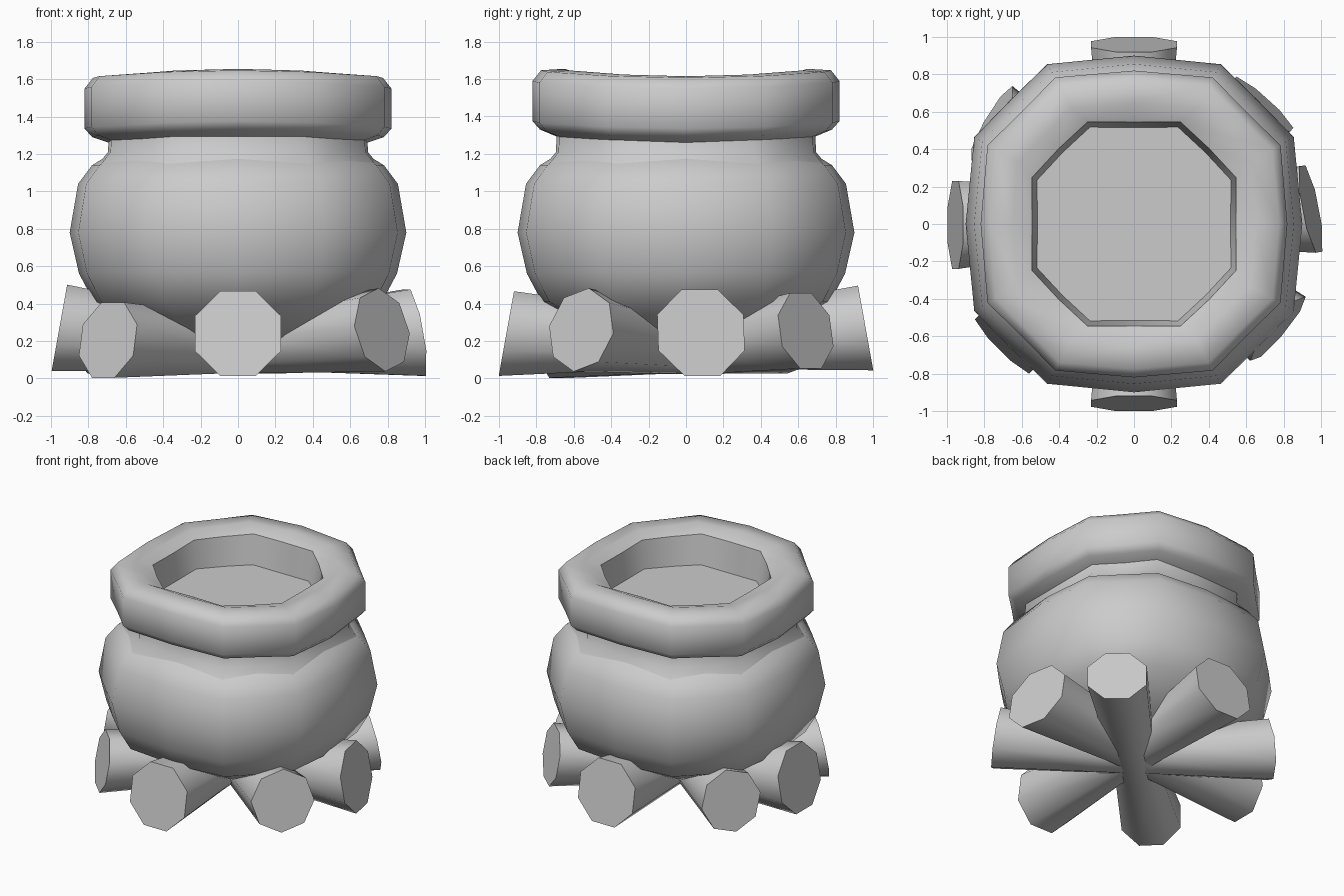
import bpy, bmesh, math
from mathutils import Vector

if "Cube" in bpy.data.objects:
    bpy.data.objects.remove(bpy.data.objects["Cube"])

grey = bpy.data.materials.new("plain grey")
grey.diffuse_color = (0.6, 0.6, 0.6, 1)
grey.use_nodes = True
grey.node_tree.nodes["Principled BSDF"].inputs["Base Color"].default_value = grey.diffuse_color


def plan(corners):
    """Repeat one quarter of (angle, relative radius) points round the circle."""
    return [(a + 90 * q, r) for q in range(4) for a, r in corners]


# Plan shapes: octagons with slightly bulged sides
POT_PLAN = plan([(28.5, 1.08), (45, 1.04), (61.5, 1.08), (90, 1.0)])
RIM_PLAN = plan([(28.3, 1.085), (45, 1.035), (61.7, 1.085), (90, 1.0)])
NECK_PLAN = plan([(28, 1.11), (45, 1.05), (62, 1.11), (90, 1.0)])
MOUTH_PLAN = plan([(24.5, 1.10), (45, 1.045), (65.5, 1.10), (90, 1.0)])


def finish(name, bm, angle):
    bmesh.ops.recalc_face_normals(bm, faces=bm.faces)
    me = bpy.data.meshes.new(name)
    bm.to_mesh(me)
    bm.free()
    me.materials.append(grey)
    ob = bpy.data.objects.new(name, me)
    bpy.context.collection.objects.link(ob)
    bpy.ops.object.select_all(action='DESELECT')
    bpy.context.view_layer.objects.active = ob
    ob.select_set(True)
    bpy.ops.object.shade_smooth_by_angle(angle=math.radians(angle))


def bridge(bm, a, b):
    n = len(a)
    for i in range(n):
        bm.faces.new((a[i], a[(i + 1) % n], b[(i + 1) % n], b[i]))


def lathe(name, profile, angle, cap=False):
    """Sweep (plan, radius, z, wave) rings; wave gives the ring a saddle shape."""
    bm = bmesh.new()
    rings = []
    for shape, r, z, wave in profile:
        ring = []
        for a, k in shape:
            t = math.radians(a)
            ring.append(bm.verts.new((r * k * math.cos(t), r * k * math.sin(t),
                                      z - wave * math.cos(2 * t))))
        rings.append(ring)
    for a, b in zip(rings, rings[1:]):
        bridge(bm, a, b)
    if cap:
        bm.faces.new(rings[0])
        bm.faces.new(rings[-1])
    finish(name, bm, angle)


# Round pot body
lathe("pot_body", [(POT_PLAN, r, z, 0) for r, z in
                   ((0.40, 0.20), (0.77, 0.41), (0.85, 0.56), (0.90, 0.78),
                    (0.855, 1.04), (0.78, 1.14), (0.60, 1.25))], 50, cap=True)

# Neck between body and rim
lathe("pot_neck", [(NECK_PLAN, r, z, 0) for r, z in
                   ((0.80, 1.08), (0.695, 1.21), (0.69, 1.33))], 50)

# Thick wavy rim, rolling over into the octagonal mouth
lathe("pot_rim", [(RIM_PLAN, 0.66, 1.265, 0.015), (RIM_PLAN, 0.78, 1.31, 0.02),
                  (RIM_PLAN, 0.82, 1.355, 0.02), (RIM_PLAN, 0.82, 1.57, 0.02),
                  (RIM_PLAN, 0.775, 1.627, 0.02), (RIM_PLAN, 0.65, 1.635, 0.02),
                  (MOUTH_PLAN, 0.545, 1.60, 0.01), (MOUTH_PLAN, 0.515, 1.37, 0)], 55)

# Flat contents inside the pot
lathe("pot_contents", [(MOUTH_PLAN, 0.53, 1.34, 0), (MOUTH_PLAN, 0.53, 1.385, 0)], 30, cap=True)


def log(name, ends, waist=0.16, mid_z=0.2, roll=22.5):
    """Octagonal log, wide at its slanted ends and narrow in the middle.
    Each end is (centre, yaw of its face, radius)."""
    bm = bmesh.new()
    (c0, y0, r0), (c1, y1, r1) = ends
    c0, c1 = Vector(c0), Vector(c1)
    run = (c1 - c0).normalized()

    def ring(c, axis, r):
        side = Vector((-axis.y, axis.x, 0)).normalized()
        up = axis.cross(side).normalized()
        return [bm.verts.new(c + 1.082 * r * (side * math.cos(t) + up * math.sin(t)))
                for t in [math.radians(roll + 45 * i) for i in range(8)]]

    def face_axis(yaw, sign):
        t = math.radians(yaw)
        return sign * Vector((math.cos(t), math.sin(t), 0.18)).normalized()

    def low(f):
        p = c0.lerp(c1, f)
        p.z = mid_z
        return p

    rings = [ring(c0, face_axis(y0, -1), r0), ring(low(0.38), run, waist),
             ring(low(0.62), run, waist), ring(c1, face_axis(y1, 1), r1)]
    for a, b in zip(rings, rings[1:]):
        bridge(bm, a, b)
    bm.faces.new(rings[0])
    bm.faces.new(rings[-1])
    finish(name, bm, 50)


# Four crossing logs under the pot
log("log_front_back", [((0, -0.96, 0.24), -90, 0.23), ((0, 0.96, 0.27), 90, 0.23)], mid_z=0.21)
log("log_left_right", [((-0.955, -0.005, 0.27), 180, 0.235), ((0.945, 0.08, 0.245), 11, 0.235)], mid_z=0.2)
log("log_diagonal_a", [((-0.695, -0.645, 0.205), 225, 0.205), ((0.69, 0.64, 0.255), 48, 0.205)], mid_z=0.185)
log("log_diagonal_b", [((0.77, -0.56, 0.26), -40, 0.21), ((-0.76, 0.54, 0.25), 150, 0.21)],
    mid_z=0.2, roll=5)
